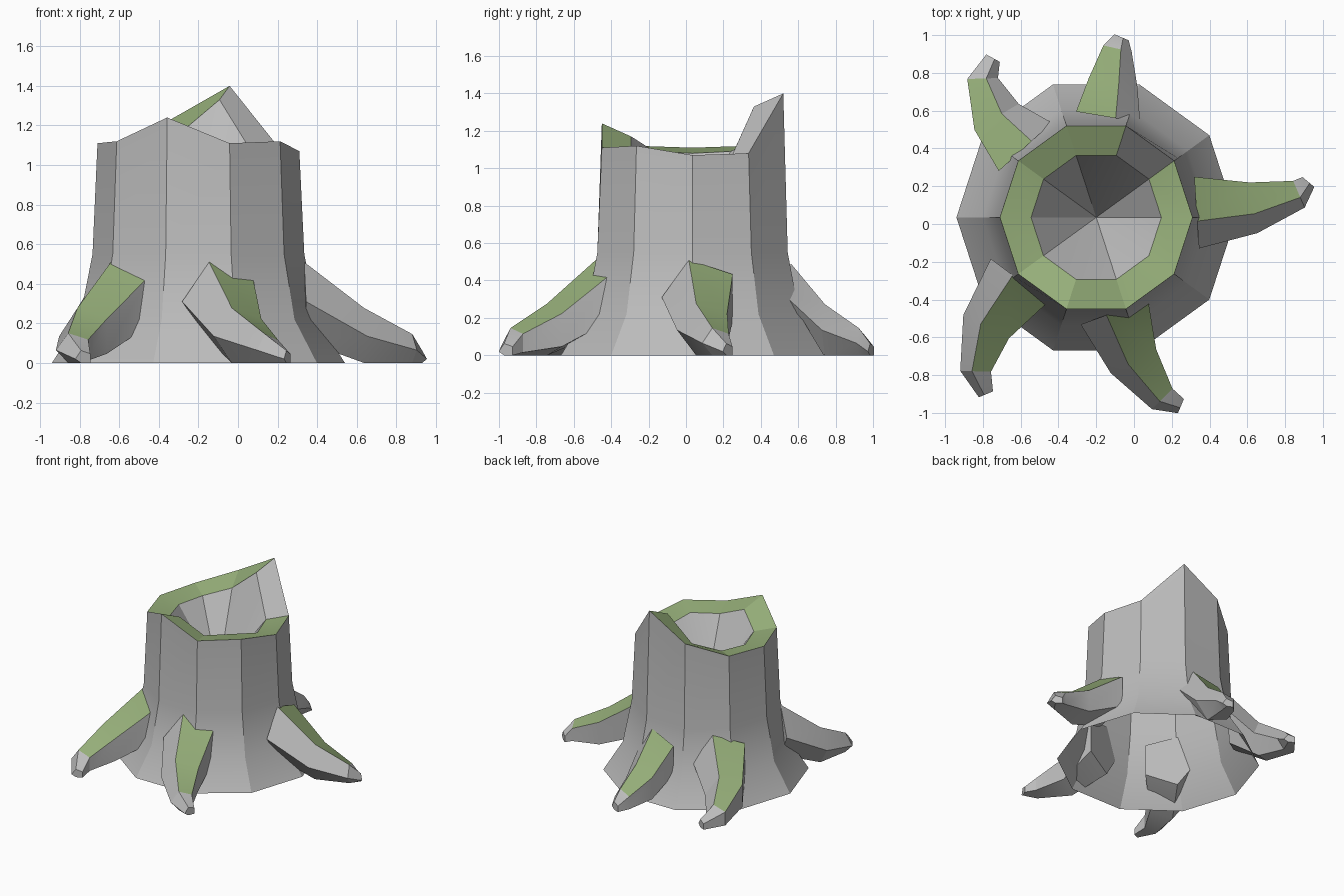
import bpy, math
from mathutils import Vector

if "Cube" in bpy.data.objects:
    bpy.data.objects.remove(bpy.data.objects["Cube"])

CX, CY = -0.2, 0.035      # trunk axis

moss = bpy.data.materials.new("moss")
moss.diffuse_color = (0.30, 0.42, 0.19, 1)
moss.use_nodes = True
moss.node_tree.nodes["Principled BSDF"].inputs["Base Color"].default_value = moss.diffuse_color
bark = bpy.data.materials.new("bark")
bark.diffuse_color = (0.5, 0.5, 0.5, 1)
bark.use_nodes = True
bark.node_tree.nodes["Principled BSDF"].inputs["Base Color"].default_value = bark.diffuse_color


def make_object(name, verts, faces, green):
    me = bpy.data.meshes.new(name)
    me.from_pydata(verts, [], faces)
    me.materials.append(bark)
    me.materials.append(moss)
    for i in green:
        me.polygons[i].material_index = 1
    ob = bpy.data.objects.new(name, me)
    bpy.context.collection.objects.link(ob)
    bpy.ops.object.select_all(action='DESELECT')
    ob.select_set(True)
    bpy.context.view_layer.objects.active = ob
    bpy.ops.object.shade_smooth_by_angle(angle=math.radians(22))
    return ob


def bridge(rings, n):
    return [(r * n + i, r * n + (i + 1) % n, (r + 1) * n + (i + 1) % n, (r + 1) * n + i)
            for r in range(rings - 1) for i in range(n)]


# Trunk: flared ten-sided wall, broken rim sloping inwards, conical hollow, open base
N = 10
rim = [1.07, 1.08, 1.40, 1.22, 1.12, 1.11, 1.12, 1.24, 1.11, 1.12]
inner = [z - 0.07 if z > 1.2 else z - 0.03 for z in rim]
rings = [(0.74, [0.0] * N), (0.60, [0.22] * N), (0.535, [0.55] * N), (0.51, rim), (0.345, inner)]
verts = []
for r, heights in rings:
    for i, z in enumerate(heights):
        a = math.tau * i / N
        verts.append((CX + r * math.cos(a), CY + r * math.sin(a), z))
faces = bridge(len(rings), N)
tip = len(verts)
verts.append((CX, CY, 0.6))
faces += [(4 * N + i, 4 * N + (i + 1) % N, tip) for i in range(N)]
make_object("trunk", verts, faces, [3 * N + i for i in range(N) if i != 1])


# Roots: five-sided tapering tubes along bent paths of (x, y, z, radius)
def make_root(name, path):
    pts = [Vector(p[:3]) for p in path]
    verts = []
    for k, (x, y, z, r) in enumerate(path):
        d = pts[min(k + 1, len(pts) - 1)] - pts[max(k - 1, 0)]
        d.z = 0
        d.normalize()
        side = Vector((-d.y, d.x, 0))
        for j in range(5):
            a = math.radians(36 + 72 * j)
            v = pts[k] + side * (r * math.cos(a))
            verts.append((v.x, v.y, max(0, z + r * math.sin(a))))
    faces = [f[::-1] for f in bridge(len(path), 5)]
    faces.append(tuple(range(len(verts) - 5, len(verts)))[::-1])
    faces.append(tuple(range(5)))
    make_object(name, verts, faces, [0, 5])


make_root("right_root", [(0.33, 0.08, 0.31, 0.21), (0.63, 0.10, 0.135, 0.15),
                         (0.87, 0.165, 0.065, 0.085), (0.92, 0.225, 0.02, 0.045)])
make_root("front_root", [(-0.085, -0.46, 0.31, 0.21), (0.01, -0.72, 0.135, 0.15),
                         (0.155, -0.92, 0.065, 0.085), (0.25, -0.96, 0.02, 0.045)])
make_root("front_left_root", [(-0.59, -0.31, 0.31, 0.21), (-0.77, -0.55, 0.135, 0.15),
                              (-0.83, -0.78, 0.065, 0.09), (-0.78, -0.90, 0.02, 0.045)])
make_root("back_left_root", [(-0.59, 0.395, 0.31, 0.21), (-0.74, 0.56, 0.135, 0.15),
                             (-0.81, 0.77, 0.065, 0.09), (-0.75, 0.88, 0.02, 0.045)])
make_root("back_root", [(-0.155, 0.57, 0.31, 0.19), (-0.125, 0.75, 0.135, 0.145),
                        (-0.095, 0.93, 0.065, 0.085), (-0.07, 0.99, 0.02, 0.045)])
